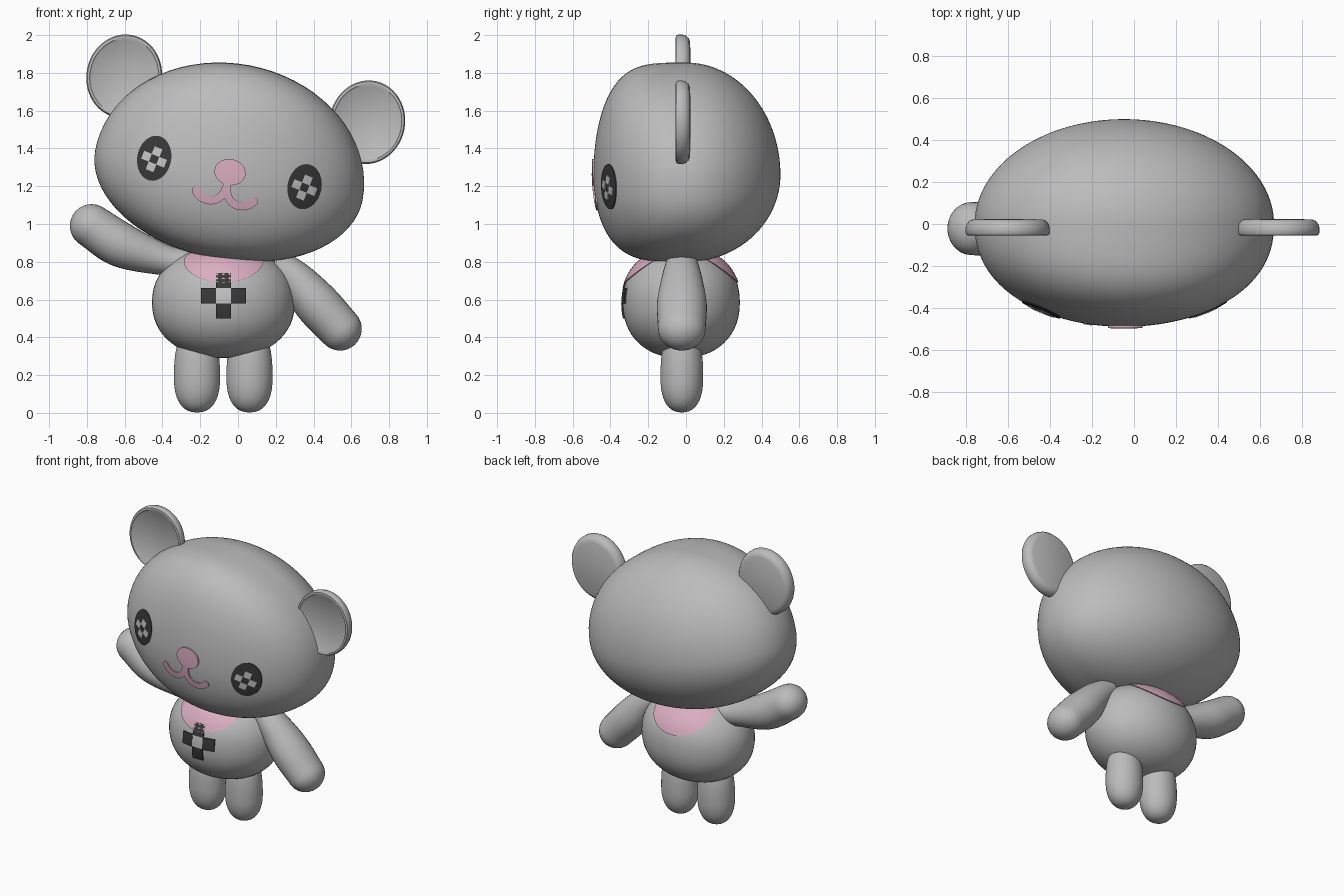
import bpy, bmesh
from math import sin, cos, pi, radians, sqrt, hypot
from mathutils import Vector, Matrix

if "Cube" in bpy.data.objects:
    bpy.data.objects.remove(bpy.data.objects["Cube"])


def material(name, rgb):
    m = bpy.data.materials.new(name)
    m.use_nodes = True
    m.diffuse_color = (*rgb, 1)
    m.node_tree.nodes["Principled BSDF"].inputs["Base Color"].default_value = (*rgb, 1)
    return m


GREY = material("soft grey", (0.5, 0.5, 0.5))
LIGHT = material("light grey", (0.56, 0.56, 0.56))
DARK = material("charcoal", (0.04, 0.04, 0.04))
PINK = material("pink", (0.7, 0.42, 0.54))

TILT = radians(10.7)
HEAD = Vector((-0.048, 0, 1.26))
BODY = Vector((-0.077, -0.025, 0.585))
HEAD_X, HEAD_UP, HEAD_DOWN = 0.72, 0.59, 0.45
BODY_X, BODY_Y, BODY_Z, BODY_N = 0.378, 0.31, 0.295, 2.2


def finish(name, bm, mat, centre=None):
    """Orient the faces, make the object and smooth it."""
    bmesh.ops.remove_doubles(bm, verts=bm.verts, dist=1e-5)
    bmesh.ops.recalc_face_normals(bm, faces=bm.faces)
    if centre is not None:
        bm.normal_update()
        if sum(f.normal.dot(f.calc_center_median() - centre) for f in bm.faces) < 0:
            bmesh.ops.reverse_faces(bm, faces=bm.faces)
    me = bpy.data.meshes.new(name)
    bm.to_mesh(me)
    bm.free()
    me.materials.append(mat)
    ob = bpy.data.objects.new(name, me)
    bpy.context.collection.objects.link(ob)
    bpy.ops.object.select_all(action="DESELECT")
    ob.select_set(True)
    bpy.context.view_layer.objects.active = ob
    bpy.ops.object.shade_smooth_by_angle(angle=radians(45))
    return ob


def loft(name, rings, mat):
    """Skin a list of closed rings and cap both ends."""
    bm = bmesh.new()
    loops = [[bm.verts.new(p) for p in ring] for ring in rings]
    n = len(loops[0])
    for a, b in zip(loops, loops[1:]):
        for i in range(n):
            bm.faces.new((a[i], a[(i + 1) % n], b[(i + 1) % n], b[i]))
    bm.faces.new(loops[0])
    bm.faces.new(loops[-1])
    return finish(name, bm, mat)


def egg(name, centre, rx, ry, down, up, power, mat):
    """Rounded egg with its own lower and upper height."""
    bm = bmesh.new()
    bmesh.ops.create_uvsphere(bm, u_segments=48, v_segments=32, radius=1)
    for v in bm.verts:
        x, y, z = v.co
        k = (hypot(x, y) ** power + abs(z) ** power) ** (-1 / power)
        v.co = Vector(centre) + k * Vector((x * rx, y * ry, z * (up if z > 0 else down)))
    return finish(name, bm, mat)


def head_place(x, y, z):
    return HEAD + Matrix.Rotation(TILT, 3, "Y") @ Vector((x, y, z))


def face_depth(depth, u, w):
    """Flatten the front of the head, more upright than sideways."""
    p = 0.9 - 0.4 * w * w / (u * u + w * w + 1e-9)
    return -0.49 * depth ** p


def head_surface(x, z, lift):
    u, w = x / HEAD_X, z / (HEAD_UP if z > 0 else HEAD_DOWN)
    return head_place(x, face_depth(sqrt(1 - u * u - w * w), u, w) - lift, z)


def body_ring(z):
    return max(0, 1 - abs((z - BODY.z) / BODY_Z) ** BODY_N) ** (1 / BODY_N)


def body_front(x, z, lift):
    y = BODY_Y * sqrt(body_ring(z) ** 2 - (x / BODY_X) ** 2)
    return Vector((BODY.x + x, BODY.y - y - lift, z))


def body_wrap(angle, z, lift):
    r = body_ring(z)
    return Vector((BODY.x + (BODY_X * r + lift) * cos(angle),
                   BODY.y + (BODY_Y * r + lift) * sin(angle), z))


def patch(name, shape, surface, mat, centre, lift=0.006, nu=12, nv=12):
    """Thin plate laid on a surface, with its border sunk into it."""
    bm = bmesh.new()
    ss = [max(-1, min(1, -1 + 2 * (i - 1) / nu)) for i in range(nu + 3)]
    ts = [max(-1, min(1, -1 + 2 * (i - 1) / nv)) for i in range(nv + 3)]
    grid = [[bm.verts.new(surface(*shape(s, t), lift if 0 < i < nu + 2 and 0 < j < nv + 2 else -0.01))
             for j, t in enumerate(ts)] for i, s in enumerate(ss)]
    for a, b in zip(grid, grid[1:]):
        for j in range(nv + 2):
            bm.faces.new((a[j], b[j], b[j + 1], a[j + 1]))
    return finish(name, bm, mat, centre)


def disc(cx, cz, rx, rz):
    return lambda s, t: (cx + rx * s * sqrt(1 - t * t / 2), cz + rz * t * sqrt(1 - s * s / 2))


def square(cx, cz, half, turn=0.0):
    c, d = half * cos(turn), half * sin(turn)
    return lambda s, t: (cx + s * c - t * d, cz + s * d + t * c)


# Head
bm = bmesh.new()
bmesh.ops.create_uvsphere(bm, u_segments=72, v_segments=80, radius=1,
                          matrix=Matrix.Rotation(pi / 2, 4, "X"))
for v in bm.verts:
    x, y, z = v.co
    depth = 0.5 * y if y > 0 else face_depth(-y, x, z)
    v.co = head_place(x * HEAD_X, depth, z * (HEAD_UP if z > 0 else HEAD_DOWN))
finish("head", bm, GREY)

# Ears: flat front with a small rim, rounded back
EAR = [(0.02, -0.046), (0.86, -0.047), (0.91, -0.055), (0.97, -0.053), (1, -0.04),
       (1, -0.02), (0.97, 0.0), (0.91, 0.015), (0.82, 0.022), (0.02, 0.025)]
for name, ex in (("right_ear", -0.642), ("left_ear", 0.668)):
    loft(name, [[head_place(ex + 0.2 * r * cos(a), y, 0.41 + 0.222 * r * sin(a))
                 for a in (2 * pi * i / 48 for i in range(48))] for r, y in EAR], GREY)

# Eyes with four-petal highlights
for side, ex in (("right", -0.405), ("left", 0.405)):
    patch(side + "_eye", disc(ex, 0.013, 0.09, 0.12), head_surface, DARK, HEAD, 0.005)
    for i in range(4):
        a = i * pi / 2 - radians(11)
        patch(f"{side}_eye_petal_{i + 1}",
              square(ex + 0.043 * cos(a), 0.008 + 0.043 * sin(a), 0.022, a),
              head_surface, LIGHT, HEAD, 0.009, 3, 3)

# Nose and mouth
patch("nose", disc(0.003, 0.015, 0.083, 0.069), head_surface, PINK, HEAD, 0.009)
CURVE = [Vector(p) for p in ((0, -0.04), (0, -0.175), (0.12, -0.172), (0.157, -0.114))]


def mouth(side):
    def shape(s, t):
        q = (s + 1) / 2
        a, b, c, d = CURVE
        p = a * (1 - q) ** 3 + 3 * b * q * (1 - q) ** 2 + 3 * c * q * q * (1 - q) + d * q ** 3
        g = ((b - a) * (1 - q) ** 2 + 2 * (c - b) * q * (1 - q) + (d - c) * q * q).normalized()
        return side * (p.x - g.y * t * 0.021), p.y + g.x * t * 0.021
    return shape


for side, sx in (("right", -1), ("left", 1)):
    patch(side + "_mouth", mouth(sx), head_surface, PINK, HEAD, 0.008, 16, 2)
    patch(side + "_mouth_end", disc(sx * 0.157, -0.114, 0.021, 0.021),
          head_surface, PINK, HEAD, 0.008, 6, 6)

# Body, collar and chest cross
egg("body", BODY, BODY_X, BODY_Y, BODY_Z, BODY_Z, BODY_N, GREY)


def collar(s, t):
    angle = pi * s
    low = min(0.86, 0.69 + 0.2 * cos(angle) ** 2)
    return angle, low + (0.872 - low) * (t + 1) / 2


patch("collar", collar, body_wrap, PINK, BODY, 0.008, 64, 8)
patch("chest_centre", square(0, 0.62, 0.04), body_front, LIGHT, BODY, 0.005, 4, 4)
for i in range(4):
    a = i * pi / 2
    patch(f"chest_square_{i + 1}", square(0.08 * cos(a), 0.62 + 0.08 * sin(a), 0.04),
          body_front, DARK, BODY, 0.008, 4, 4)

# Legs
for name, lx in (("right_leg", -0.217), ("left_leg", 0.061)):
    egg(name, (lx, -0.022, 0.19), 0.122, 0.113, 0.187, 0.28, 2.4, GREY)


# Arms: tapered tubes with round hands
def arm(name, knots):
    pts = [Vector(k) for k in knots]
    pts = [pts[0] * 2 - pts[1]] + pts + [pts[-1] * 2 - pts[-2]]
    path = []
    for a, b, c, d in zip(pts, pts[1:], pts[2:], pts[3:]):
        for i in range(6):
            q = i / 6
            path.append(0.5 * (2 * b + (c - a) * q + (2 * a - 5 * b + 4 * c - d) * q * q
                               + (3 * b - a - 3 * c + d) * q ** 3))
    path.append(pts[-2])
    tip, way = pts[-2], (pts[-2] - pts[-3]).to_2d().normalized()
    for i in range(1, 9):
        a = i * pi / 2 / 8.1
        c = tip.to_2d() + way * tip.z * sin(a)
        path.append(Vector((c.x, c.y, tip.z * cos(a))))
    rings = []
    for i, p in enumerate(path):
        g = (path[min(i + 1, len(path) - 1)] - path[max(i - 1, 0)]).to_2d().normalized()
        rings.append([(p.x - g.y * p.z * cos(f), -0.022 + 1.1 * p.z * sin(f), p.y + g.x * p.z * cos(f))
                      for f in (2 * pi * k / 32 for k in range(32))])
    loft(name, rings, GREY)


# Each knot holds x, height and radius
arm("left_arm", [(0.2, 0.8, 0.075), (0.31, 0.7, 0.1), (0.42, 0.575, 0.12), (0.54, 0.445, 0.115)])
arm("right_arm", [(-0.25, 0.79, 0.07), (-0.39, 0.81, 0.082), (-0.615, 0.887, 0.118), (-0.775, 0.99, 0.115)])
